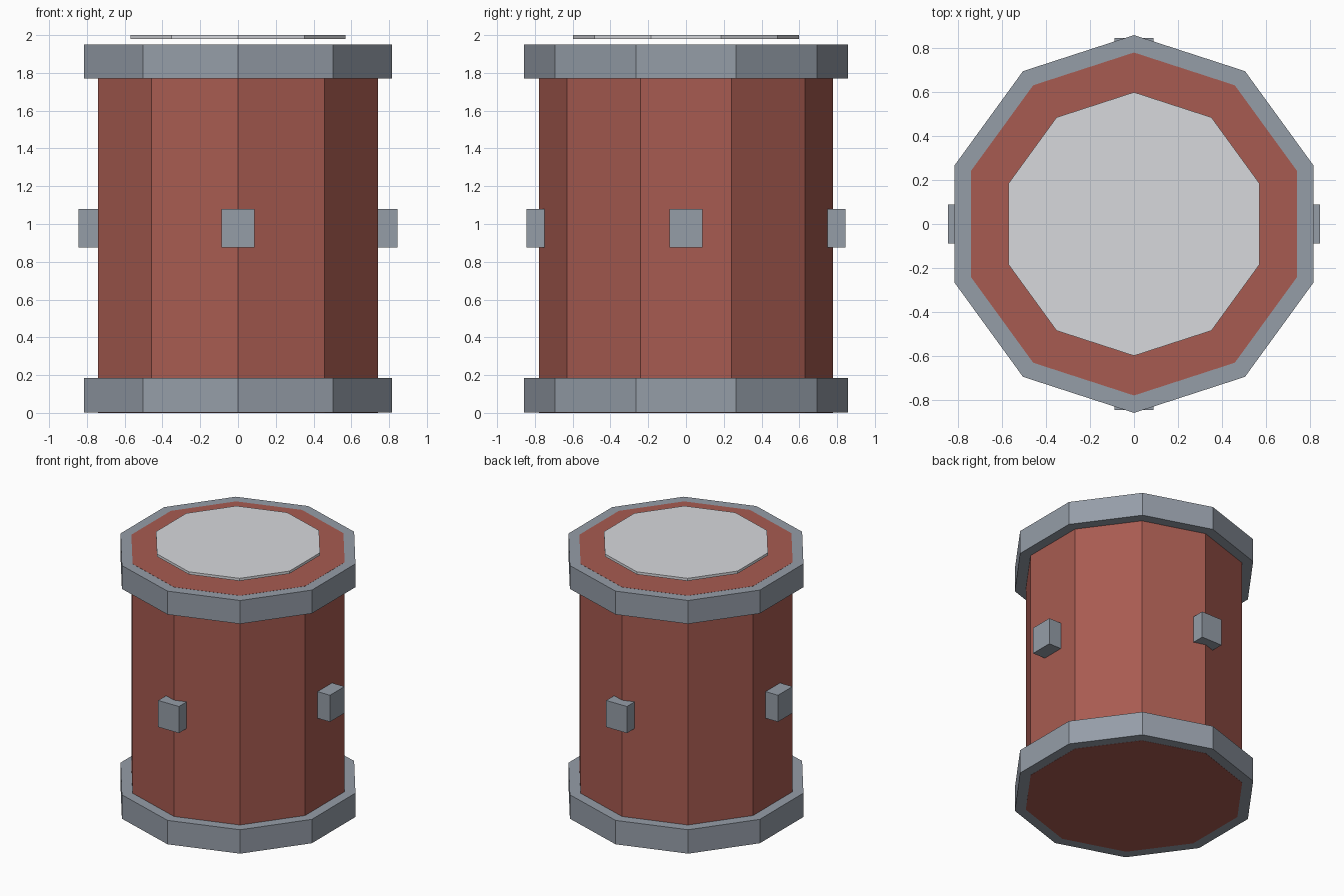
import bpy, math

if "Cube" in bpy.data.objects:
    bpy.data.objects.remove(bpy.data.objects["Cube"])


def material(name, rgb):
    m = bpy.data.materials.new(name)
    m.diffuse_color = (*rgb, 1)
    m.use_nodes = True
    m.node_tree.nodes["Principled BSDF"].inputs["Base Color"].default_value = m.diffuse_color
    return m


RED = material("barrel red", (0.39, 0.105, 0.082))
STEEL = material("steel grey", (0.30, 0.337, 0.39))
PALE = material("pale grey", (0.68, 0.69, 0.72))


def drum(name, radius, z0, z1, mat):
    """Ten-sided flat-shaded cylinder with corners on the y axis."""
    bpy.ops.mesh.primitive_cylinder_add(vertices=10, radius=radius, depth=z1 - z0,
                                        location=(0, 0, (z0 + z1) / 2))
    ob = bpy.context.object
    ob.name = name
    ob.data.materials.append(mat)


# Barrel body, a hair proud of the bands so its red ends show
drum("barrel_body", 0.778, 0.0, 1.951, RED)

# Bottom and top bands
drum("bottom_band", 0.857, 0.001, 0.185, STEEL)
drum("top_band", 0.857, 1.77, 1.95, STEEL)

# Lid plate hovering just above the top
drum("lid_plate", 0.598, 1.98, 2.0, PALE)

# Four lugs around the middle
for i, side in enumerate(("right", "back", "left", "front")):
    a = i * math.pi / 2
    bpy.ops.mesh.primitive_cube_add(size=1, rotation=(0, 0, a),
                                    location=(0.765 * math.cos(a), 0.765 * math.sin(a), 0.978))
    lug = bpy.context.object
    lug.name = side + "_lug"
    lug.scale = (0.16, 0.176, 0.205)
    lug.data.materials.append(STEEL)
